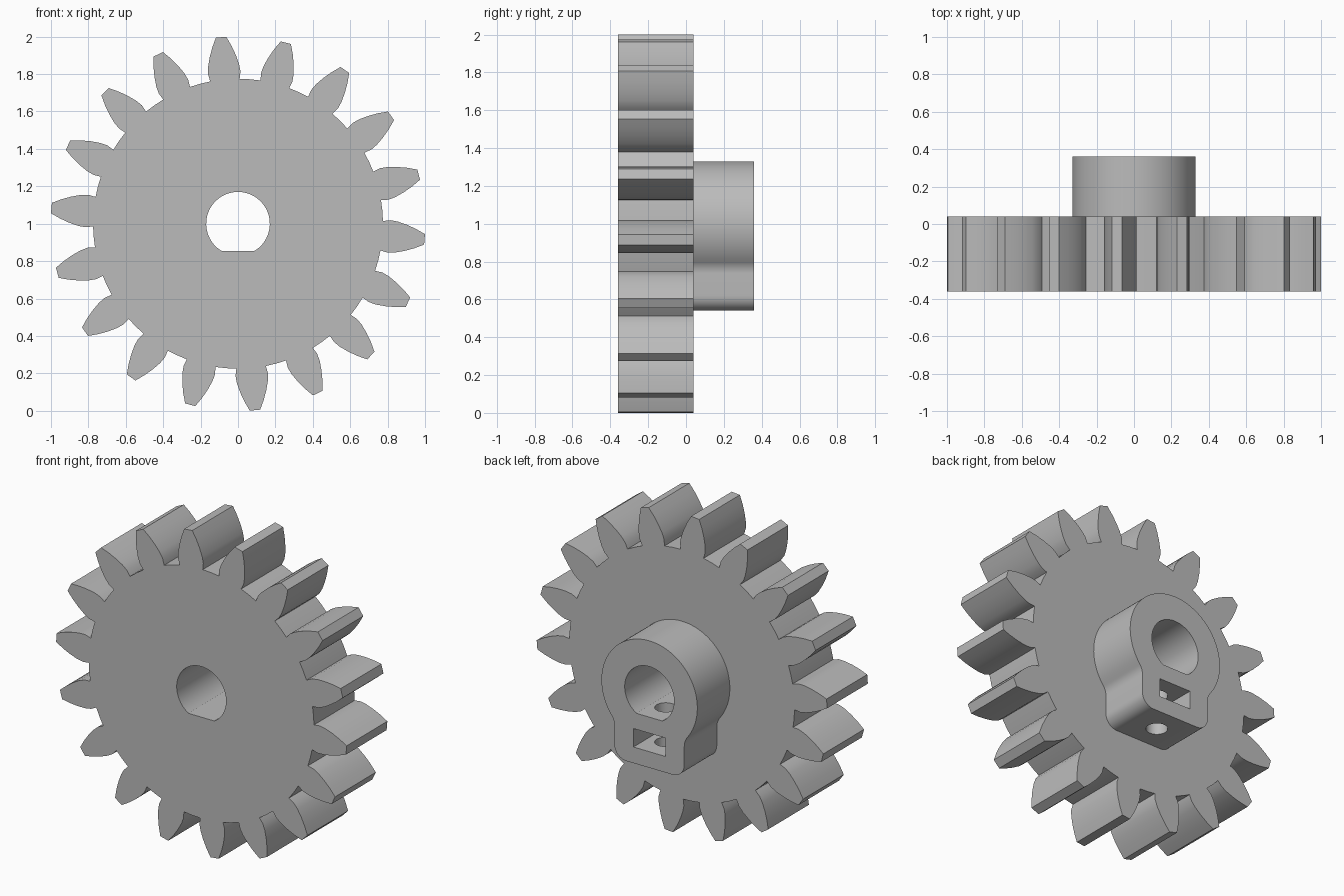
import bpy, bmesh, math
from mathutils import Matrix

cube = bpy.data.objects.get("Cube")
if cube:
    bpy.data.objects.remove(cube, do_unlink=True)

grey = bpy.data.materials.new("plain grey")
grey.use_nodes = True
grey.diffuse_color = (0.5, 0.5, 0.5, 1)
grey.node_tree.nodes["Principled BSDF"].inputs["Base Color"].default_value = (0.5, 0.5, 0.5, 1)

CENTRE_Z = 1.0
FRONT, MIDDLE, BACK = -0.36, 0.04, 0.36


def arc(cx, cz, r, start, end, steps):
    """Points on an arc, angles in degrees."""
    angles = [math.radians(start + (end - start) * i / steps) for i in range(steps + 1)]
    return [(cx + r * math.cos(a), cz + r * math.sin(a)) for a in angles]


def prism(name, outline, y0, y1):
    """Extrude an outline around the axle along y."""
    bm = bmesh.new()
    face = bm.faces.new([bm.verts.new((x, y0, z + CENTRE_Z)) for x, z in outline])
    top = bmesh.ops.extrude_face_region(bm, geom=[face])["geom"]
    moved = [v for v in top if isinstance(v, bmesh.types.BMVert)]
    bmesh.ops.translate(bm, verts=moved, vec=(0, y1 - y0, 0))
    bmesh.ops.recalc_face_normals(bm, faces=bm.faces)
    return add_object(name, bm)


def add_object(name, bm):
    mesh = bpy.data.meshes.new(name)
    bm.to_mesh(mesh)
    bm.free()
    mesh.materials.append(grey)
    obj = bpy.data.objects.new(name, mesh)
    bpy.context.collection.objects.link(obj)
    return obj


def cut(obj, cutters):
    """Apply boolean cuts, then smooth the curved sides."""
    for cutter in cutters:
        mod = obj.modifiers.new("cut", "BOOLEAN")
        mod.operation = "DIFFERENCE"
        mod.solver = "EXACT"
        mod.object = cutter
    bpy.context.view_layer.update()
    result = bpy.data.meshes.new_from_object(obj.evaluated_get(bpy.context.evaluated_depsgraph_get()))
    obj.modifiers.clear()
    obj.data = result
    bpy.ops.object.select_all(action="DESELECT")
    obj.select_set(True)
    bpy.context.view_layer.objects.active = obj
    bpy.ops.object.shade_smooth_by_angle(angle=math.radians(30))


# Toothed wheel: one tooth flank mirrored, then repeated round the rim
TEETH, FIRST_ANGLE, ROOT = 18, 95.2, 0.775
flank = [(0.771, 0.079), (0.81, 0.087), (0.85, 0.083), (0.9, 0.07), (0.95, 0.052), (1.001, 0.028)]
tooth = [(r, -w) for r, w in flank] + [(r, w) for r, w in reversed(flank)]
rim = []
for i in range(TEETH):
    a = math.radians(FIRST_ANGLE + i * 360 / TEETH)
    c, s = math.cos(a), math.sin(a)
    rim += [(r * c - w * s, r * s + w * c) for r, w in tooth]
    valley = a + math.pi / TEETH
    rim.append((ROOT * math.cos(valley), ROOT * math.sin(valley)))
gear_wheel = prism("gear_wheel", rim, FRONT, MIDDLE)

# Hub: round collar blended into a block with rounded corners
R, HALF, BOTTOM, CORNER, FILLET = 0.33, 0.24, -0.46, 0.08, 0.1
fx = HALF + FILLET
fz = -math.sqrt((R + FILLET) ** 2 - fx ** 2)
tangent = math.degrees(math.atan2(fz, fx))
right = arc(HALF - CORNER, BOTTOM + CORNER, CORNER, -90, 0, 8)
right += arc(fx, fz, FILLET, 180, 180 + tangent, 8)
right += arc(0, 0, R, tangent, 90, 32)[1:]
hub = prism("hub", right + [(-x, z) for x, z in reversed(right[:-1])], MIDDLE, BACK)

# D-shaped bore
BORE, FLAT = 0.17, -0.145
flat_angle = math.degrees(math.asin(FLAT / BORE))
bore = prism("bore_cutter", arc(0, 0, BORE, flat_angle, 180 - flat_angle, 48), -1, 1)

# Nut slot open at the back of the hub
slot = prism("slot_cutter", [(-0.11, -0.36), (0.11, -0.36), (0.11, -0.245), (-0.11, -0.245)], 0.09, 0.5)

# Screw hole from the underside up into the bore
bm = bmesh.new()
bmesh.ops.create_cone(bm, cap_ends=True, segments=32, radius1=0.062, radius2=0.062, depth=0.5,
                      matrix=Matrix.Translation((0, 0.2, 0.7)))
screw = add_object("screw_cutter", bm)

cut(gear_wheel, [bore])
cut(hub, [bore, slot, screw])
for cutter in (bore, slot, screw):
    bpy.data.objects.remove(cutter, do_unlink=True)
